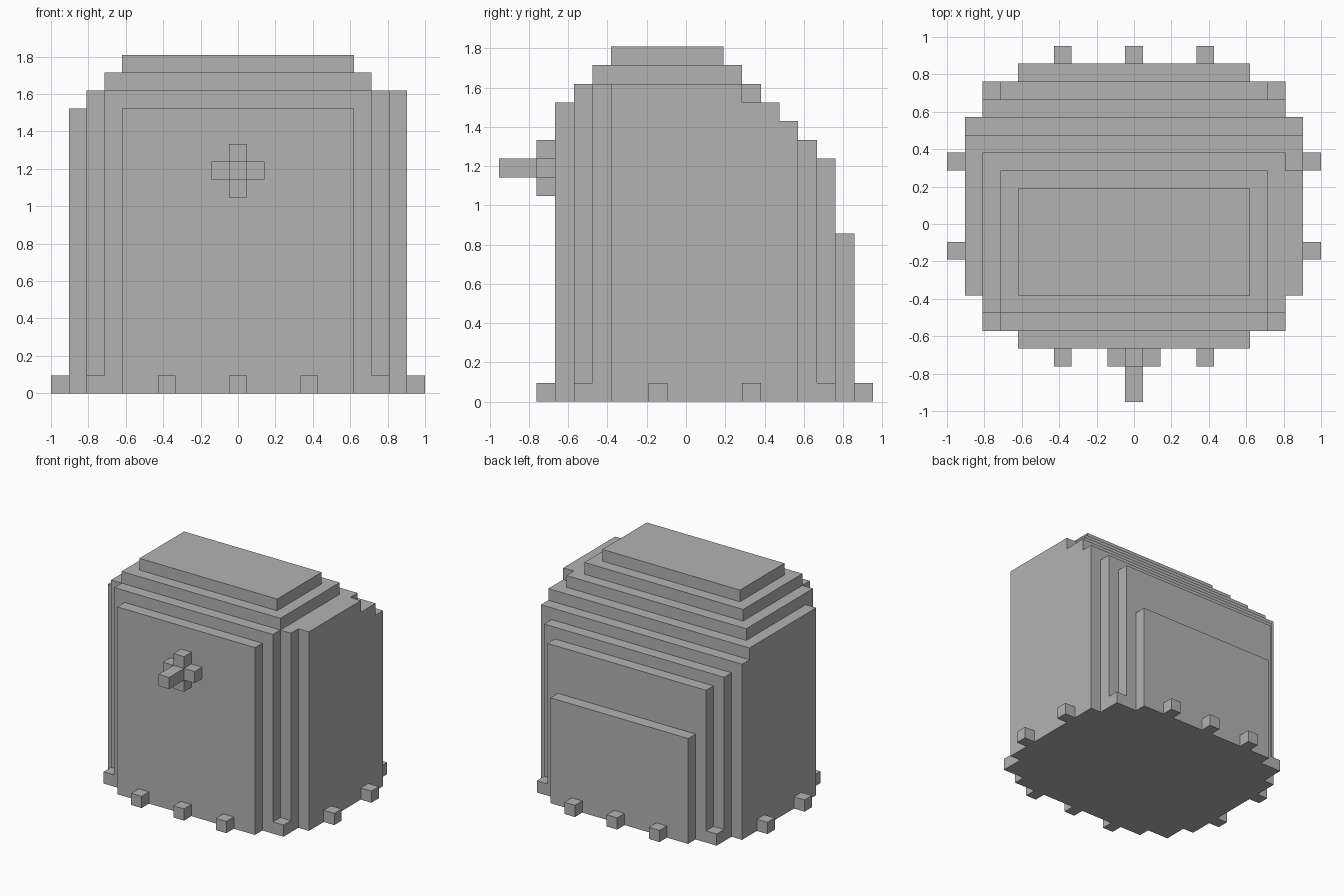
import bpy
import bmesh
from mathutils import Matrix, Vector

UNIT = 2 / 21  # size of one block

cube = bpy.data.objects.get("Cube")
if cube:
    bpy.data.objects.remove(cube, do_unlink=True)

stone = bpy.data.materials.new("plain_grey")
stone.use_nodes = True
GREY = (0.45, 0.45, 0.45, 1)
stone.diffuse_color = GREY
stone.node_tree.nodes["Principled BSDF"].inputs["Base Color"].default_value = GREY


def boxes(name, *spans):
    """One object from boxes given in blocks as (x0, x1), (y0, y1), (z0, z1)."""
    bm = bmesh.new()
    for span in spans:
        mid = Vector([(a + b) / 2 * UNIT for a, b in span])
        size = [(b - a) * UNIT for a, b in span]
        bmesh.ops.create_cube(bm, size=1, matrix=Matrix.Translation(mid) @ Matrix.Diagonal((*size, 1)))
    mesh = bpy.data.meshes.new(name)
    bm.to_mesh(mesh)
    bm.free()
    mesh.materials.append(stone)
    obj = bpy.data.objects.new(name, mesh)
    bpy.context.collection.objects.link(obj)


def slab(name, half_width, y, z):
    boxes(name, ((-half_width, half_width), y, z))


# Body and the stepped panels on its front
slab("main_body", 9.5, (-4, 5), (0, 16))
slab("front_rim", 8.5, (-5, -4), (0, 17))
slab("front_inner_panel", 7.5, (-6, -5), (0, 17))
slab("front_panel", 6.5, (-7, -6), (0, 16))

# Stepped back
slab("back_step", 9.5, (5, 6), (0, 15))
slab("back_rim", 8.5, (6, 7), (0, 14))
slab("back_inner_panel", 7.5, (7, 8), (0, 13))
slab("back_panel", 6.5, (8, 9), (0, 9))

# Stepped roof, with one raised shoulder
slab("roof_lower", 8.5, (-4, 4), (16, 17))
boxes("raised_shoulder", ((8.5, 9.5), (-4, 3), (16, 17)))
slab("roof_middle", 7.5, (-5, 3), (17, 18))
slab("roof_top", 6.5, (-4, 2), (18, 19))

# Small blocks filling the base corners
GROUND = (0, 1)
for side, sx in (("left", (7.5, 8.5)), ("right", (-8.5, -7.5))):
    boxes(side + "_base_corners", (sx, (-6, -5), GROUND), (sx, (7, 8), GROUND))

# Feet around the base
for side, y in (("front", (-8, -7)), ("back", (9, 10))):
    boxes(side + "_feet", *[((x - 0.5, x + 0.5), y, GROUND) for x in (-4, 0, 4)])
for side, x in (("left", (9.5, 10.5)), ("right", (-10.5, -9.5))):
    boxes(side + "_feet", *[(x, (y, y + 1), GROUND) for y in (-2, 3)])

# Cross-shaped knob on the front
NEAR = (-8, -7)
CENTRE = (-0.5, 0.5)
boxes("knob_cross",
      ((-1.5, 1.5), NEAR, (12, 13)),
      (CENTRE, NEAR, (11, 12)),
      (CENTRE, NEAR, (13, 14)))
boxes("knob_stem", (CENTRE, (-10, -8), (12, 13)))
